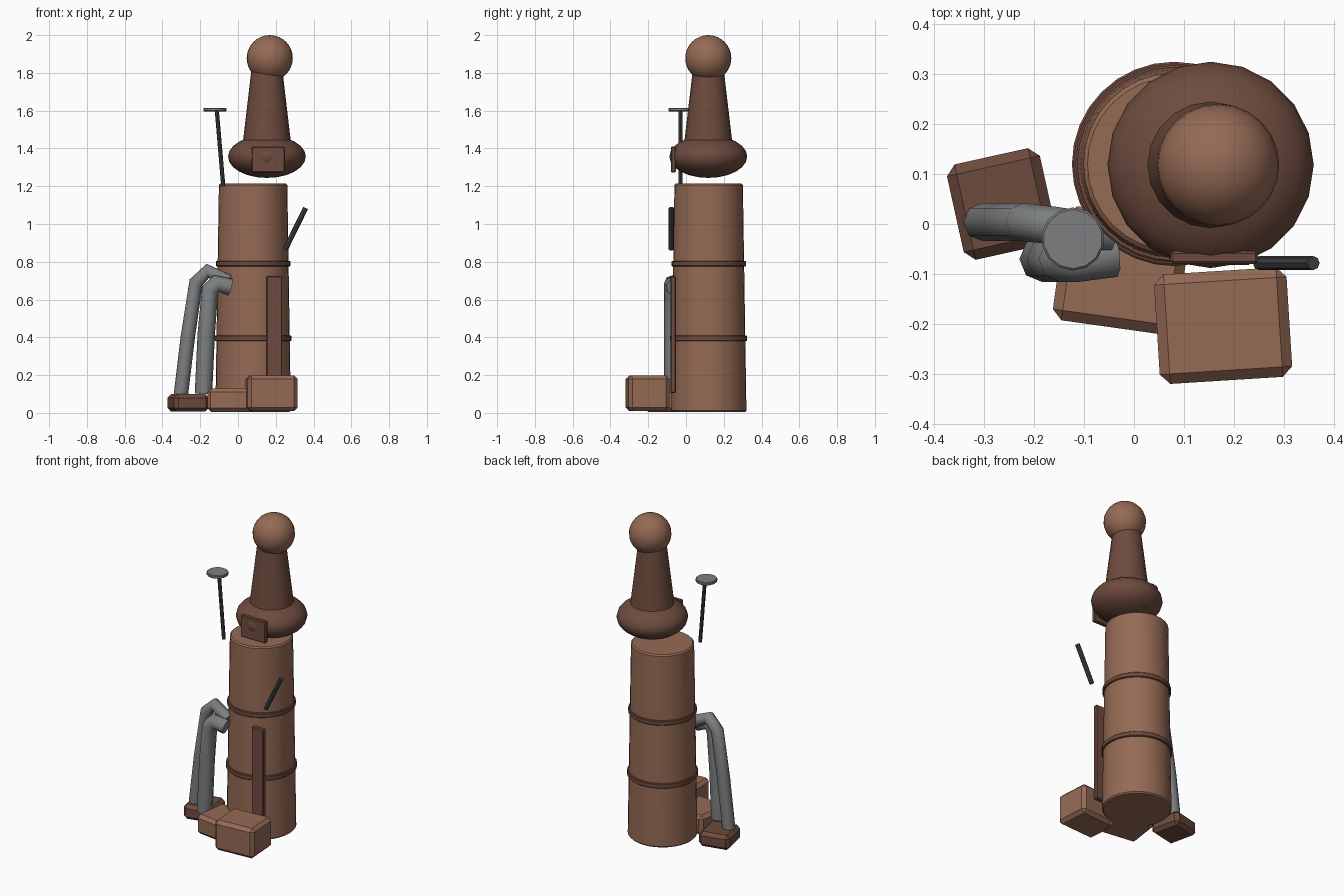
import bpy, math
from mathutils import Vector

if "Cube" in bpy.data.objects:
    bpy.data.objects.remove(bpy.data.objects["Cube"])


def material(name, rgb):
    m = bpy.data.materials.new(name)
    m.diffuse_color = (*rgb, 1)
    m.use_nodes = True
    m.node_tree.nodes["Principled BSDF"].inputs["Base Color"].default_value = m.diffuse_color
    return m


LIGHT = material("light brown", (0.30, 0.145, 0.09))
DARK = material("dark brown", (0.155, 0.07, 0.048))
GREY = material("hose grey", (0.20, 0.21, 0.215))
IRON = material("dark iron", (0.05, 0.053, 0.056))


def finish(name, mat, smooth=True, bevel=0):
    ob = bpy.context.object
    ob.name = name
    ob.data.materials.append(mat)
    bpy.ops.object.transform_apply(location=False, rotation=False, scale=True)
    if smooth:
        bpy.ops.object.shade_smooth_by_angle(angle=math.radians(35))
    if bevel:
        b = ob.modifiers.new("bevel", 'BEVEL')
        b.width, b.segments = bevel, 1
    return ob


def frustum(name, mat, a, b, r1, r2, sides, bevel=0):
    """Tapered cylinder from point a to point b."""
    a, b = Vector(a), Vector(b)
    bpy.ops.mesh.primitive_cone_add(
        vertices=sides, radius1=r1, radius2=r2, depth=(b - a).length,
        location=(a + b) / 2, rotation=(b - a).to_track_quat('Z', 'Y').to_euler())
    return finish(name, mat, True, bevel)


def box(name, mat, loc, size, turn=0, bevel=0.02):
    bpy.ops.mesh.primitive_cube_add(size=1, location=loc, rotation=(0, 0, math.radians(turn)))
    bpy.context.object.scale = size
    return finish(name, mat, False, bevel)


def ball(name, mat, loc, scale, seg, rings):
    bpy.ops.mesh.primitive_uv_sphere_add(segments=seg, ring_count=rings, radius=1, location=loc)
    bpy.context.object.scale = scale
    return finish(name, mat)


def hose(name, points, radius):
    """Eight-sided tube swept along a bent path."""
    cu = bpy.data.curves.new(name, 'CURVE')
    cu.dimensions = '3D'
    cu.bevel_depth, cu.bevel_resolution, cu.use_fill_caps = radius, 2, True
    sp = cu.splines.new('POLY')
    sp.points.add(len(points) - 1)
    for p, co in zip(sp.points, points):
        p.co = (*co, 1)
    ob = bpy.data.objects.new(name, cu)
    bpy.context.collection.objects.link(ob)
    bpy.ops.object.select_all(action='DESELECT')
    ob.select_set(True)
    bpy.context.view_layer.objects.active = ob
    bpy.ops.object.convert(target='MESH')
    bpy.context.object.data.materials.clear()
    finish(name, GREY, False)


# Tall tapered barrel with two bands
CX, CY = 0.08, 0.12
frustum("barrel", LIGHT, (CX, CY, 0.004), (CX, CY, 1.215), 0.2, 0.181, 32, 0.008)
for i, (z, r) in enumerate([(0.395, 0.204), (0.79, 0.197)]):
    frustum(f"band_{i + 1}", DARK, (CX, CY, z - 0.015), (CX, CY, z + 0.015), r, r, 32, 0.004)

# Floating cap: flattened bulb, tapered neck, round knob, front plate
ball("bulb", DARK, (0.153, 0.118, 1.357), (0.206, 0.206, 0.113), 20, 12)
frustum("neck", DARK, (0.153, 0.118, 1.40), (0.153, 0.118, 1.85), 0.131, 0.078, 20)
ball("knob", LIGHT, (0.168, 0.118, 1.878), (0.122, 0.122, 0.122), 24, 16)
box("front_plate", DARK, (0.16, -0.067, 1.342), (0.175, 0.026, 0.137), 0, 0.005)

# Upright plank on the barrel front
box("plank", DARK, (0.193, -0.068, 0.415), (0.082, 0.028, 0.62), 0, 0.005)

# Boxes around the foot
box("large_box", LIGHT, (0.178, -0.203, 0.104), (0.265, 0.219, 0.19), 3.6)
box("middle_box", LIGHT, (-0.025, -0.093, 0.068), (0.25, 0.23, 0.124), -8)
box("small_box", DARK, (-0.264, 0.04, 0.053), (0.19, 0.195, 0.093), 12.5)

# Bent hoses
hose("rear_hose", [(-0.303, 0.004, 0.09), (-0.266, 0.004, 0.40), (-0.222, 0.004, 0.69),
                   (-0.16, -0.003, 0.752), (-0.05, -0.02, 0.695)], 0.038)
hose("front_hose", [(-0.183, -0.07, 0.10), (-0.168, -0.07, 0.42), (-0.148, -0.07, 0.65),
                    (-0.115, -0.07, 0.685), (-0.04, -0.06, 0.665)], 0.046)

# Handle stick, thin rod and its disc
frustum("stick", IRON, (0.25, -0.078, 0.865), (0.358, -0.078, 1.085), 0.014, 0.014, 8)
frustum("rod", IRON, (-0.078, -0.03, 1.20), (-0.112, -0.03, 1.60), 0.011, 0.011, 8)
frustum("disc", GREY, (-0.122, -0.03, 1.596), (-0.122, -0.03, 1.615), 0.063, 0.063, 14, 0.004)
